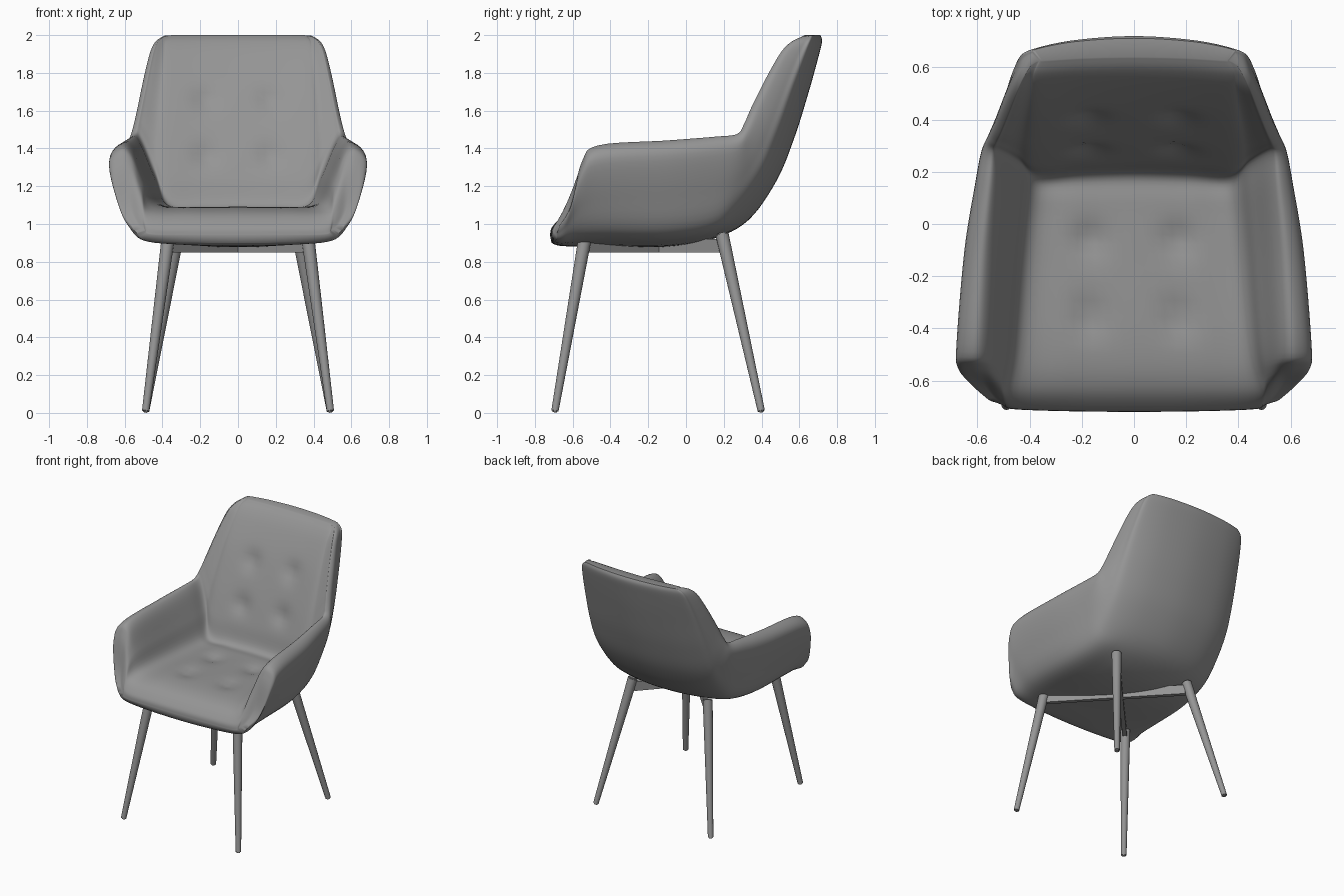
import bpy, bmesh, math
from mathutils import Vector

cube = bpy.data.objects.get("Cube")
if cube:
    bpy.data.objects.remove(cube)


def make_material(name, colour):
    mat = bpy.data.materials.new(name)
    mat.use_nodes = True
    mat.diffuse_color = colour
    mat.node_tree.nodes["Principled BSDF"].inputs["Base Color"].default_value = colour
    return mat


grey = make_material("warm grey", (0.3, 0.3, 0.3, 1))


def finish(name, bm, angle=50):
    bmesh.ops.recalc_face_normals(bm, faces=bm.faces)
    mesh = bpy.data.meshes.new(name)
    bm.to_mesh(mesh)
    bm.free()
    mesh.materials.append(grey)
    obj = bpy.data.objects.new(name, mesh)
    bpy.context.collection.objects.link(obj)
    bpy.ops.object.select_all(action='DESELECT')
    obj.select_set(True)
    bpy.context.view_layer.objects.active = obj
    bpy.ops.object.shade_smooth_by_angle(angle=math.radians(angle))
    return obj


def spline(points, steps, closed):
    """Smooth curve passing through every point."""
    n = len(points)
    get = (lambda i: points[i % n]) if closed else (lambda i: points[max(0, min(n - 1, i))])
    out = []
    for i in range(n if closed else n - 1):
        a, b, c, d = (get(i + k) for k in (-1, 0, 1, 2))
        for s in range(steps):
            t = s / steps
            out.append(b + (c - a) * t / 2 + (a * 2 - b * 5 + c * 4 - d) * t * t / 2
                       + (b * 3 - a - c * 3 + d) * t ** 3 / 2)
    return out if closed else out + [points[-1]]


def section(outer, inner, rim, floor_out, floor_in, half_rim, bow=0):
    """Closed cross-section of the shell: left rim, under to right rim, back inside.
    Bow curves the back panel forward towards its sides."""
    o, i, r = Vector((0, *outer)), Vector((0, *inner)), Vector(rim)

    def mix(base, f, x, bend=0):
        p = base.lerp(r, f)
        p.x = x
        p.y -= bend * (x / 0.45) ** 2
        return p

    under = [o, mix(o, 0.03, floor_out * 0.6, bow), mix(o, 0.13, floor_out, bow),
             mix(o, 0.48, floor_out + (r.x + half_rim - floor_out) * 0.66, bow * 0.3),
             mix(o, 0.86, r.x + half_rim), r]
    inside = [mix(i, 0.9, r.x - half_rim),
              mix(i, 0.45, floor_in + (r.x - half_rim - floor_in) * 0.5),
              mix(i, 0.04, floor_in, bow * 0.5), mix(i, 0, floor_in * 0.55, bow * 0.5), i]
    flip = lambda p: Vector((-p.x, p.y, p.z))
    return ([flip(p) for p in reversed(under[1:])] + under + inside
            + [flip(p) for p in reversed(inside[:-1])])


# Upholstered shell: sections run from the seat front, round the bend, up the back
rows = [
    section((-.712, .90), (-.72, .94), (.545, -.665, 1.0), .48, .46, .015, -.015),
    section((-.67, .885), (-.705, .99), (.59, -.61, 1.10), .50, .46, .03, -.01),
    section((-.56, .88), (-.62, 1.06), (.62, -.55, 1.33), .52, .46, .055),
    section((-.42, .88), (-.46, 1.09), (.62, -.46, 1.415), .53, .43, .06),
    section((-.10, .88), (-.12, 1.09), (.595, -.10, 1.44), .52, .40, .055),
    section((.14, .92), (.08, 1.09), (.565, .15, 1.46), .49, .38, .045),
    section((.33, 1.02), (.19, 1.10), (.55, .27, 1.475), .47, .37, .035, .05),
    section((.48, 1.23), (.24, 1.25), (.535, .31, 1.53), .47, .38, .025, .05),
    section((.575, 1.46), (.315, 1.45), (.515, .35, 1.62), .465, .38, .02, .05),
    section((.65, 1.70), (.425, 1.70), (.482, .43, 1.78), .45, .37, .018, .05),
    section((.70, 1.88), (.525, 1.88), (.452, .505, 1.91), .43, .36, .014, .045),
    section((.72, 1.965), (.59, 1.965), (.427, .56, 1.965), .41, .36, .01, .045),
    section((.712, 2.0), (.64, 2.0), (.395, .61, 1.99), .37, .34, .005, .04),
]
columns = [spline([row[k] for row in rows], 6, False) for k in range(len(rows[0]))]
loops = [spline(list(ring), 6, True) for ring in zip(*columns)]
count = len(loops[0])

# Button tufting sinks the padded inside face
buttons = [(Vector((.17 * s, y, z)), push)
           for s in (-1, 1)
           for y, z, push in ((-.06, 1.09, Vector((0, 0, -1))),
                              (-.36, 1.09, Vector((0, 0, -1))),
                              (.275, 1.37, Vector((0, .9, -.4))),
                              (.40, 1.66, Vector((0, .9, -.4))))]
for loop in loops:
    for p in loop[count // 2:]:
        for centre, push in buttons:
            p += push * 0.025 * math.exp(-(p - centre).length_squared / 0.004)

bm = bmesh.new()
grid = [[bm.verts.new(p) for p in loop] for loop in loops]
for a, b in zip(grid, grid[1:]):
    for k in range(count):
        n = (k + 1) % count
        bm.faces.new((a[k], a[n], b[n], b[k]))
# Close the front lip and the top edge by joining outside to inside
for ring in (grid[0], grid[-1]):
    for k in range(count // 2):
        quad = (ring[k], ring[k + 1], ring[count - k - 1], ring[-k])
        bm.faces.new(list(dict.fromkeys(quad)))
finish("padded_shell", bm, 60)


# Tapered legs with softened ends
def leg(name, top, foot):
    top, foot = Vector(top), Vector(foot)
    axis = top - foot
    bm = bmesh.new()
    bmesh.ops.create_cone(bm, cap_ends=True, segments=20, radius1=.019, radius2=.035,
                          depth=axis.length)
    caps = [e for e in bm.edges if abs(e.verts[0].co.z - e.verts[1].co.z) < .001]
    bmesh.ops.bevel(bm, geom=caps, offset=.007, segments=2, affect='EDGES')
    turn = axis.to_track_quat('Z', 'Y').to_matrix()
    for v in bm.verts:
        v.co = turn @ v.co + (top + foot) / 2
    finish(name, bm, 40)


# Flat rail on edge, joining diagonally opposite legs
def rail(name, start, end):
    start, end = Vector(start), Vector(end)
    bm = bmesh.new()
    bmesh.ops.create_cube(bm, size=1)
    turn = (end - start).to_track_quat('X', 'Z').to_matrix()
    for v in bm.verts:
        v.co = turn @ Vector((v.co.x * (end - start).length, v.co.y * .03, v.co.z * .07))
        v.co += (start + end) / 2
    finish(name, bm, 30)


for side, s in (("left", 1), ("right", -1)):
    leg("front_leg_" + side, (.37 * s, -.535, .925), (.49 * s, -.695, .004))
    leg("back_leg_" + side, (.318 * s, .19, .95), (.49 * s, .4, .004))
    rail("cross_rail_" + side, (.36 * s, -.53, .885), (-.31 * s, .19, .885))
